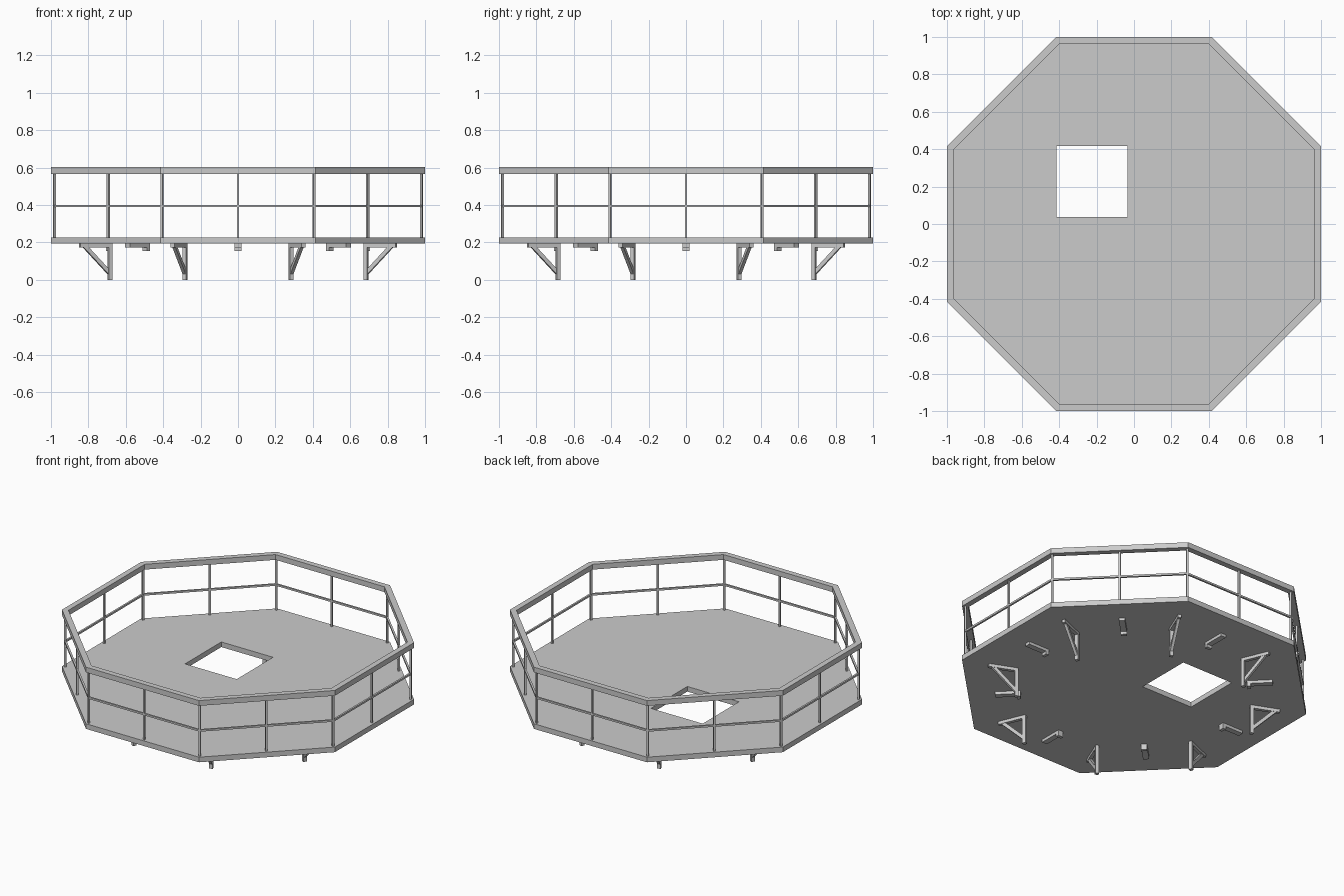
import bpy, bmesh, math
from mathutils import Matrix, Vector

if "Cube" in bpy.data.objects:
    bpy.data.objects.remove(bpy.data.objects["Cube"])

SIDES = 8
STEP = math.tau / SIDES
CORNER = 1 / math.cos(STEP / 2)      # corner radius for an apothem of one
DECK_BOTTOM, DECK_TOP = 0.193, 0.227
RAIL_BOTTOM, RAIL_TOP = 0.567, 0.602
RAIL_LINE = 0.981                    # apothem of the posts and middle rail

steel = bpy.data.materials.new("light grey steel")
steel.use_nodes = True
GREY = (0.6, 0.6, 0.6, 1)
steel.diffuse_color = GREY
steel.node_tree.nodes["Principled BSDF"].inputs["Base Color"].default_value = GREY


def finish(name, bm):
    bmesh.ops.recalc_face_normals(bm, faces=bm.faces)
    mesh = bpy.data.meshes.new(name)
    bm.to_mesh(mesh)
    bm.free()
    mesh.materials.append(steel)
    obj = bpy.data.objects.new(name, mesh)
    bpy.context.collection.objects.link(obj)
    return obj


def octagon(bm, apothem, z):
    r = apothem * CORNER
    return [bm.verts.new((r * math.cos((k + 0.5) * STEP), r * math.sin((k + 0.5) * STEP), z))
            for k in range(SIDES)]


def thicken(bm, offset):
    """Extrude all faces into a closed solid."""
    base = bm.faces[:]
    new = bmesh.ops.extrude_face_region(bm, geom=base, use_keep_orig=True)["geom"]
    verts = [v for v in new if isinstance(v, bmesh.types.BMVert)]
    bmesh.ops.translate(bm, verts=verts, vec=offset)


def ring(name, inner, outer, z0, z1):
    """Octagonal rail with a rectangular section."""
    bm = bmesh.new()
    loops = [octagon(bm, a, z) for a, z in ((inner, z0), (outer, z0), (outer, z1), (inner, z1))]
    for a, b in zip(loops, loops[1:] + loops[:1]):
        for k in range(SIDES):
            n = (k + 1) % SIDES
            bm.faces.new((a[k], a[n], b[n], b[k]))
    return finish(name, bm)


def bar(name, profile, width, angle):
    """Radius/height profile given a width, then turned around the centre."""
    bm = bmesh.new()
    bm.faces.new([bm.verts.new((r, -width / 2, z)) for r, z in profile])
    thicken(bm, (0, width, 0))
    bmesh.ops.transform(bm, matrix=Matrix.Rotation(angle, 4, "Z"), verts=bm.verts)
    return finish(name, bm)


def box(r0, r1, z0, z1):
    return [(r0, z0), (r1, z0), (r1, z1), (r0, z1)]


# Deck with a square hatch opening
X0, X1, Y0, Y1 = -0.415, -0.036, 0.038, 0.418
bm = bmesh.new()
bm.faces.new(octagon(bm, 1, DECK_BOTTOM))
for point, normal in (((X0, 0, 0), (1, 0, 0)), ((X1, 0, 0), (1, 0, 0)),
                      ((0, Y0, 0), (0, 1, 0)), ((0, Y1, 0), (0, 1, 0))):
    bmesh.ops.bisect_plane(bm, geom=bm.verts[:] + bm.edges[:] + bm.faces[:],
                           plane_co=Vector(point), plane_no=Vector(normal))
hatch = [f for f in bm.faces
         if X0 < f.calc_center_median().x < X1 and Y0 < f.calc_center_median().y < Y1]
bmesh.ops.delete(bm, geom=hatch, context="FACES")
thicken(bm, (0, 0, DECK_TOP - DECK_BOTTOM))
finish("deck", bm)

# Railings
ring("top_rail", 0.963, 1, RAIL_BOTTOM, RAIL_TOP)
ring("middle_rail", RAIL_LINE - 0.006, RAIL_LINE + 0.006, 0.389, 0.401)

for k in range(SIDES):
    side, corner = k * STEP, (k + 0.5) * STEP

    # Posts at the corners and the middle of each side
    for label, angle, r in (("side_post", side, RAIL_LINE),
                            ("corner_post", corner, RAIL_LINE * CORNER)):
        bar(f"{label}_{k + 1}", box(r - 0.006, r + 0.006, DECK_TOP, RAIL_BOTTOM), 0.012, angle)

    # Braced legs under the corners
    bar(f"leg_{k + 1}", box(0.73, 0.752, 0, 0.173), 0.022, corner)
    bar(f"leg_beam_{k + 1}", box(0.73, 0.916, 0.173, DECK_BOTTOM), 0.022, corner)
    bar(f"leg_brace_{k + 1}", [(0.752, 0.03), (0.895, 0.173), (0.865, 0.173), (0.752, 0.06)],
        0.018, corner)

    # Short hooked blocks under the middle of each side
    bar(f"block_{k + 1}", [(0.683, 0.155), (0.705, 0.155), (0.705, 0.174), (0.836, 0.174),
                           (0.836, DECK_BOTTOM), (0.683, DECK_BOTTOM)], 0.037, side)
